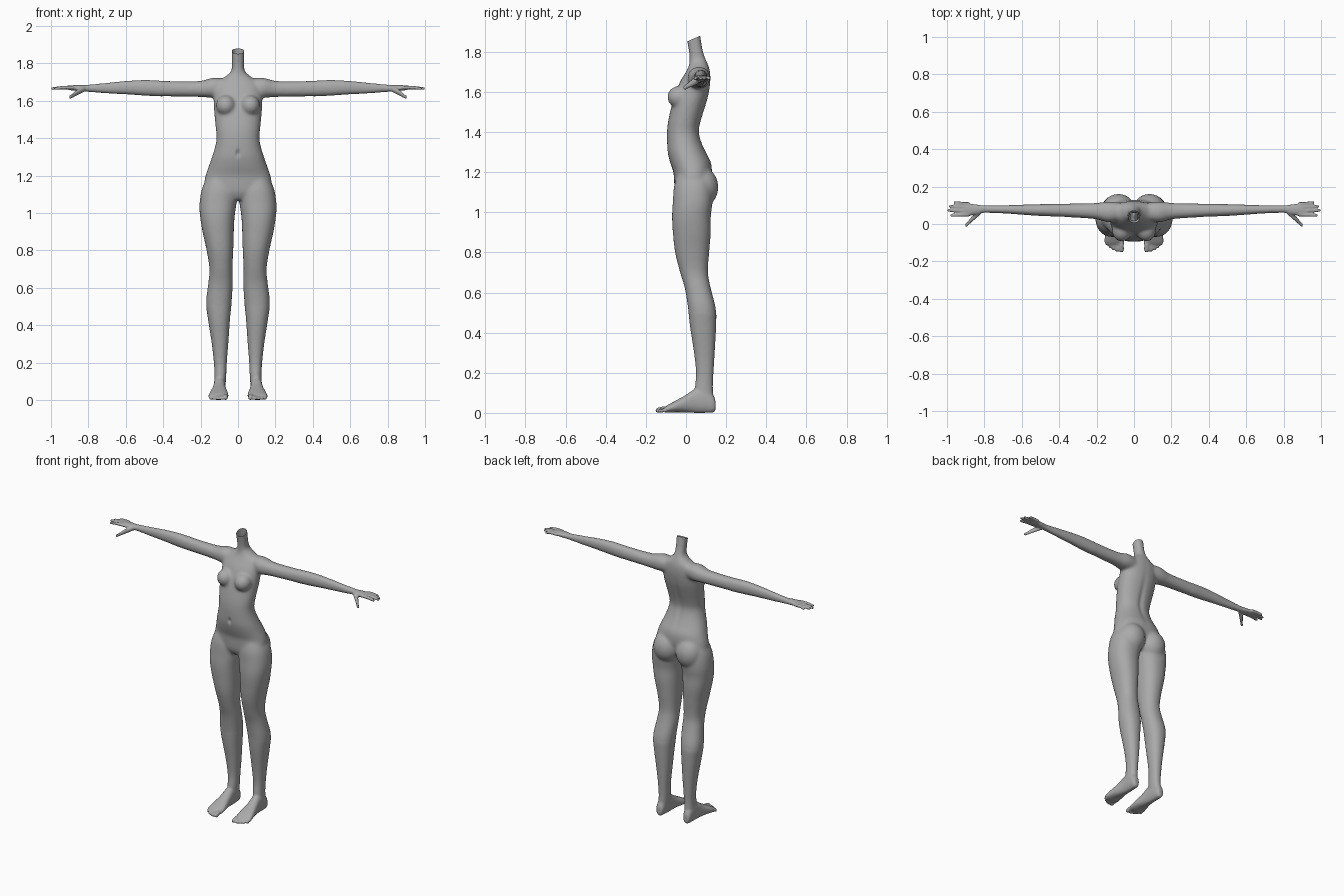
import bpy, bmesh, math
from mathutils import Vector, Matrix

cube = bpy.data.objects.get("Cube")
if cube:
    bpy.data.objects.remove(cube, do_unlink=True)

skin = bpy.data.materials.new("plain_grey")
skin.use_nodes = True
GREY = (0.4, 0.4, 0.4, 1)
skin.diffuse_color = GREY
skin.node_tree.nodes["Principled BSDF"].inputs["Base Color"].default_value = GREY

bm = bmesh.new()


def refine(rows, steps=4):
    """Catmull-Rom interpolation between the section rows."""
    out = []
    for i in range(len(rows) - 1):
        a, b, c, d = (rows[min(max(k, 0), len(rows) - 1)] for k in range(i - 1, i + 3))
        for s in range(steps):
            t = s / steps
            out.append([0.5 * (2 * q + (r - p) * t + (2 * p - 5 * q + 4 * r - w) * t * t
                               + (3 * q - p - 3 * r + w) * t ** 3)
                        for p, q, r, w in zip(a, b, c, d)])
    return out + [rows[-1]]


def loft(axis, rows, mirror=1, sides=28):
    """Rows are (station, min u, max u, min v, max v); u and v are the other axes in order."""
    others = [k for k in range(3) if k != axis]
    rings = []
    for pos, u0, u1, v0, v1 in refine(rows):
        ring = []
        for k in range(sides):
            c, s = (math.copysign(abs(f) ** 0.9, f) for f in
                    (math.cos(math.tau * k / sides), math.sin(math.tau * k / sides)))
            co = Vector()
            co[axis] = pos
            co[others[0]] = (u0 + u1) / 2 + c * (u1 - u0) / 2
            co[others[1]] = (v0 + v1) / 2 + s * (v1 - v0) / 2
            co.x *= mirror
            ring.append(bm.verts.new(co))
        rings.append(ring)
    for a, b in zip(rings, rings[1:]):
        for k in range(sides):
            n = (k + 1) % sides
            bm.faces.new((a[k], a[n], b[n], b[k]))
    bm.faces.new(rings[0][::-1])
    bm.faces.new(rings[-1])


def ball(centre, radii, mirror):
    centre = Vector((centre[0] * mirror, centre[1], centre[2]))
    bmesh.ops.create_uvsphere(bm, u_segments=24, v_segments=16, radius=1,
                              matrix=Matrix.Translation(centre) @ Matrix.Diagonal((*radii, 1)))


def digit(axis, path, mirror):
    """Round-ended finger or toe along a path of (station, u, v, radius)."""
    end, u, v, r = path[-1]
    out = math.copysign(r, end - path[0][0])
    path = path + [(end + out * 0.6, u, v, r * 0.75), (end + out * 0.9, u, v, r * 0.35)]
    loft(axis, [(p, u - r, u + r, v - r, v + r) for p, u, v, r in path], mirror, 12)


# Torso and neck: height, half width, front, back
torso = [(1.07, .05, -.035, .08), (1.11, .14, -.055, .11), (1.16, .178, -.06, .125),
         (1.2, .174, -.063, .13), (1.25, .157, -.08, .125), (1.3, .14, -.092, .1),
         (1.35, .124, -.095, .078), (1.4, .115, -.095, .066), (1.45, .119, -.09, .074),
         (1.52, .126, -.075, .095), (1.58, .13, -.057, .112), (1.65, .128, -.03, .122),
         (1.7, .11, .0, .12), (1.73, .068, .014, .112), (1.76, .037, .018, .1),
         (1.8, .033, .014, .086), (1.86, .034, .003, .075), (1.92, .036, -.01, .066)]
loft(2, [(z, -w, w, f, b) for z, w, f, b in torso])

leg = [(1.2, .03, .16, -.04, .11), (1.13, .004, .193, -.06, .13), (1.05, .008, .206, -.066, .132),
       (.98, .018, .203, -.07, .124), (.9, .022, .19, -.066, .124), (.8, .025, .168, -.055, .116),
       (.7, .03, .153, -.03, .11), (.62, .028, .16, -.006, .124), (.52, .034, .171, .01, .149),
       (.43, .043, .16, .02, .15), (.3, .052, .14, .04, .143), (.2, .06, .129, .05, .137),
       (.13, .063, .126, .045, .134), (.06, .068, .128, .04, .138)]
foot = [(.147, .085, .115, .015, .06), (.135, .075, .125, .002, .09), (.09, .068, .13, 0, .13),
        (.045, .066, .132, 0, .12), (0, .062, .14, .002, .09), (-.05, .053, .152, .003, .062),
        (-.09, .051, .158, .001, .04), (-.11, .056, .152, .003, .026)]
arm = [(.05, .03, .11, 1.63, 1.715), (.13, .008, .12, 1.617, 1.724), (.2, .025, .113, 1.62, 1.707),
       (.3, .033, .11, 1.622, 1.705), (.42, .04, .108, 1.624, 1.708), (.5, .043, .106, 1.628, 1.711),
       (.6, .05, .103, 1.635, 1.706), (.7, .057, .1, 1.64, 1.696), (.8, .06, .1, 1.648, 1.686),
       (.83, .053, .103, 1.65, 1.685), (.87, .046, .108, 1.654, 1.684),
       (.905, .043, .114, 1.658, 1.682), (.918, .048, .11, 1.663, 1.679)]
# Finger base y, tip x, tip y; toe x, tip y, radius
fingers = [(.05, .976, .046), (.07, .994, .073), (.09, .984, .094), (.107, .957, .115)]
toes = [(.067, -.14, .013), (.09, -.14, .0095), (.109, -.132, .009),
        (.127, -.121, .009), (.145, -.106, .009)]

for side in (1, -1):
    loft(2, leg, side)
    loft(1, foot, side)
    loft(0, arm, side)
    # Breast and buttock
    ball((.065, -.036, 1.575), (.053, .058, .055), side)
    ball((.083, .078, 1.125), (.088, .084, .1), side)
    # Fingers and thumb
    for y, tip, tip_y in fingers:
        digit(0, [(.88, y, 1.671, .01), (.935, (y + tip_y) / 2, 1.671, .0095),
                  (tip, tip_y, 1.666, .0075)], side)
    digit(0, [(.82, .066, 1.664, .016), (.86, .033, 1.645, .016), (.895, -.004, 1.621, .01)], side)
    # Toes
    for x, tip, r in toes:
        digit(1, [(-.08, x, r + .008, r), ((tip - .09) / 2, x, r + .006, r), (tip, x, r, r)], side)

mesh = bpy.data.meshes.new("body_parts")
bm.to_mesh(mesh)
bm.free()
body = bpy.data.objects.new("body", mesh)
bpy.context.collection.objects.link(body)


def bake():
    """Replace the body's mesh by the result of its modifiers."""
    graph = bpy.context.evaluated_depsgraph_get()
    result = bpy.data.meshes.new_from_object(body.evaluated_get(graph))
    body.modifiers.clear()
    body.data = result


# Fuse every part into one continuous surface
fuse = body.modifiers.new("fuse", 'REMESH')
fuse.mode = 'VOXEL'
fuse.voxel_size = 0.006
bake()

# Blend the joins strongly on the trunk and lightly on limbs, hands and feet
zones = [("trunk", lambda c: abs(c.x) < .4 and c.z > .5, 26),
         ("limbs", lambda c: abs(c.x) < .84 and c.z > .06, 6),
         ("whole", lambda c: True, 1)]
for name, test, times in zones:
    group = body.vertex_groups.new(name=name)
    group.add([v.index for v in body.data.vertices if test(v.co)], 1, 'REPLACE')
    blend = body.modifiers.new(name, 'SMOOTH')
    blend.vertex_group = name
    blend.factor = 0.5
    blend.iterations = times
bake()
body.vertex_groups.clear()

# Navel and spine groove
for v in body.data.vertices:
    c = v.co
    if abs(c.x) < .06 and 1.1 < c.z < 1.7:
        if c.y < 0:
            c.y += .012 * math.exp(-(c.x / .009) ** 2 - ((c.z - 1.32) / .017) ** 2)
        elif c.y > .04:
            c.y -= .007 * math.exp(-(c.x / .018) ** 2 - ((c.z - 1.43) / .14) ** 2)

# Open, slanted neck rim
bm = bmesh.new()
bm.from_mesh(body.data)
top = {v for v in bm.verts if v.co.z > 1.79}
links = [e for e in bm.edges if top.issuperset(e.verts)]
skins = [f for f in bm.faces if top.issuperset(f.verts)]
bmesh.ops.bisect_plane(bm, geom=list(top) + links + skins, dist=1e-5,
                       plane_co=(0, .037, 1.865), plane_no=(0, -.4, .92), clear_outer=True)
bm.to_mesh(body.data)
bm.free()

body.data.name = "body"
body.data.materials.clear()
body.data.materials.append(skin)
body.data.shade_smooth()
